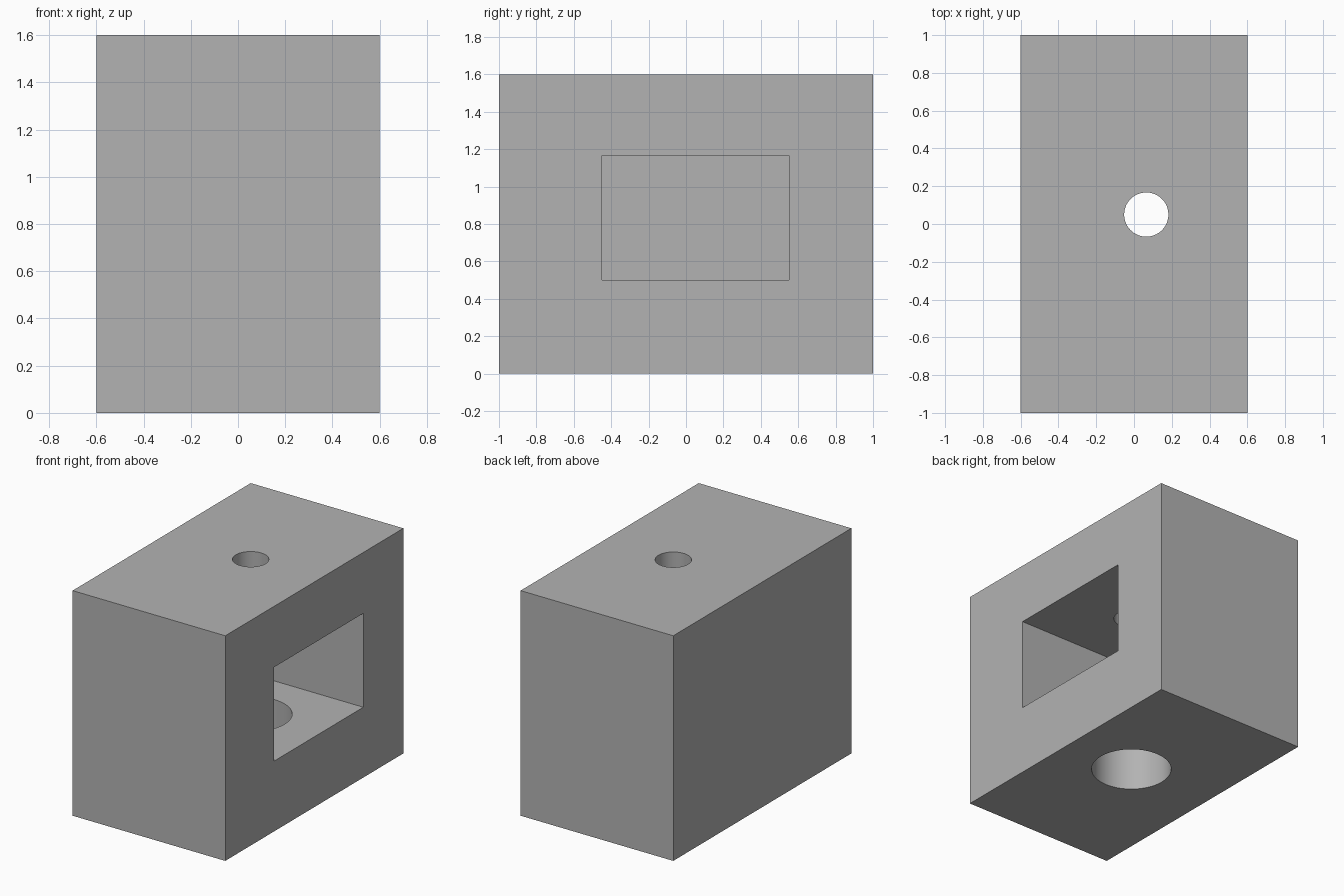
import bpy
import math

cube = bpy.data.objects.get("Cube")
if cube:
    bpy.data.objects.remove(cube, do_unlink=True)

# Single grey material
grey = bpy.data.materials.new("plain grey")
grey.use_nodes = True
colour = (0.45, 0.45, 0.45, 1)
grey.diffuse_color = colour
grey.node_tree.nodes["Principled BSDF"].inputs["Base Color"].default_value = colour


def box(name, low, high):
    centre = [(a + b) / 2 for a, b in zip(low, high)]
    bpy.ops.mesh.primitive_cube_add(size=1, location=centre)
    obj = bpy.context.object
    obj.name = name
    obj.scale = [b - a for a, b in zip(low, high)]
    bpy.ops.object.transform_apply(location=True, rotation=False, scale=True)
    return obj


def bore(name, radius, bottom, top):
    bpy.ops.mesh.primitive_cylinder_add(
        vertices=96, radius=radius, depth=top - bottom,
        location=(*hole_centre, (bottom + top) / 2))
    obj = bpy.context.object
    obj.name = name
    return obj


hole_centre = (0.065, 0.05)
floor, ceiling = 0.5, 1.167

# Solid block
block = box("block", (-0.6, -1, 0), (0.6, 1, 1.6))
block.data.materials.append(grey)

# Side pocket, narrow top hole and wide bottom hole
cutters = [
    box("pocket_cutter", (-0.467, -0.45, floor), (0.8, 0.55, ceiling)),
    bore("top_hole_cutter", 0.117, ceiling - 0.1, 1.8),
    bore("bottom_hole_cutter", 0.267, -0.2, floor + 0.1),
]

bpy.ops.object.select_all(action="DESELECT")
block.select_set(True)
bpy.context.view_layer.objects.active = block
for cutter in cutters:
    cutter.hide_render = True
    cut = block.modifiers.new(cutter.name, "BOOLEAN")
    cut.operation = "DIFFERENCE"
    cut.solver = "EXACT"
    cut.object = cutter
    bpy.ops.object.modifier_apply(modifier=cut.name)
    bpy.data.objects.remove(cutter, do_unlink=True)

# Smooth bores with crisp block edges
bpy.ops.object.shade_smooth_by_angle(angle=math.radians(30))
